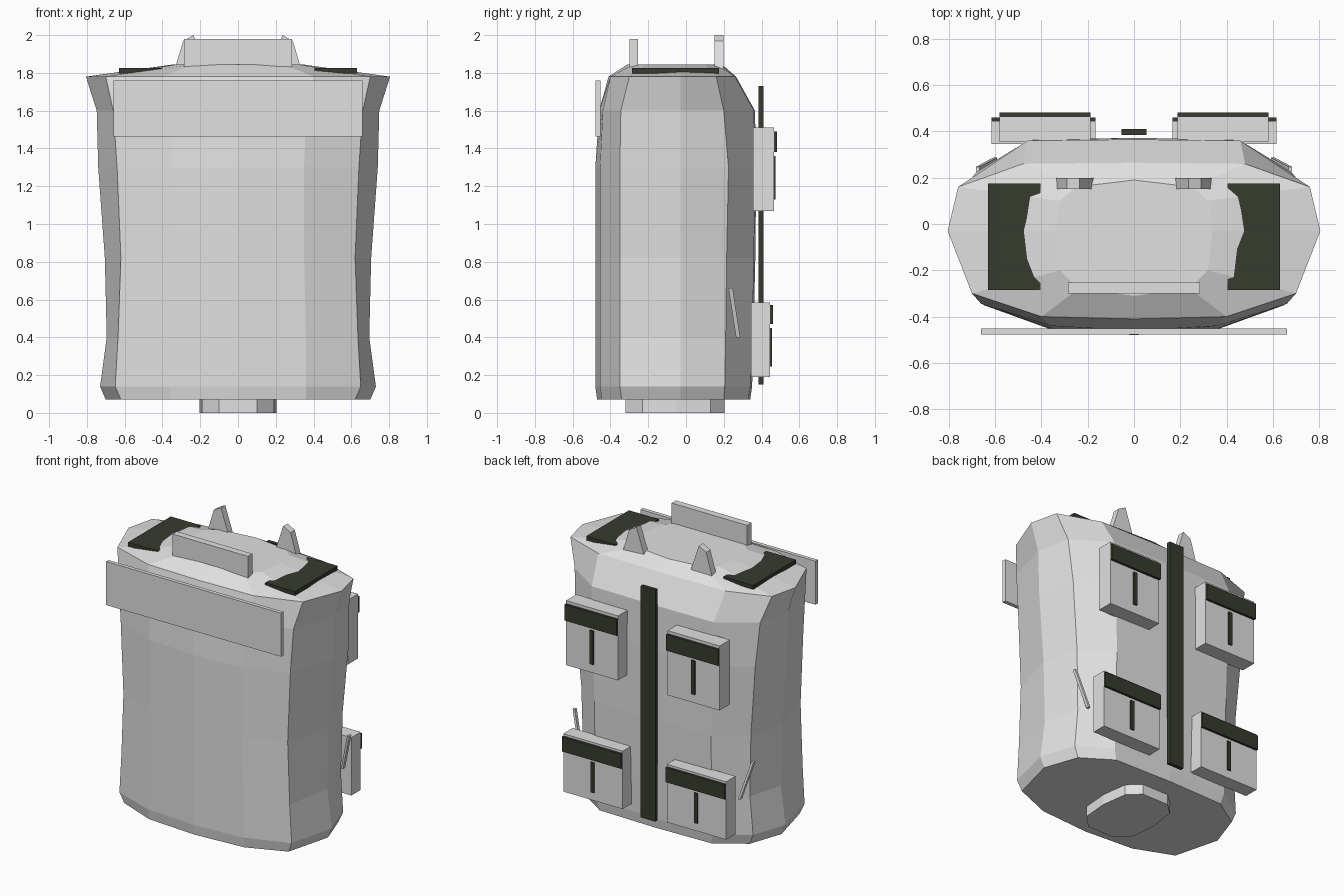
import bpy, bmesh
from mathutils import Vector


def material(name, rgb):
    m = bpy.data.materials.new(name)
    m.diffuse_color = (*rgb, 1)
    return m


GREY = material("light grey", (0.75, 0.75, 0.75))
GREEN = material("dark green", (0.037, 0.044, 0.027))


def finish(name, bm, mat):
    bmesh.ops.recalc_face_normals(bm, faces=bm.faces[:])
    me = bpy.data.meshes.new(name)
    bm.to_mesh(me)
    bm.free()
    me.materials.append(mat)
    ob = bpy.data.objects.new(name, me)
    bpy.context.collection.objects.link(ob)
    return ob


def loft(name, rings, mat):
    """Skin closed rings of 3D points and cap both ends."""
    bm = bmesh.new()
    loops = [[bm.verts.new(p) for p in r] for r in rings]
    n = len(loops[0])
    for a, b in zip(loops, loops[1:]):
        for i in range(n):
            j = (i + 1) % n
            bm.faces.new((a[i], a[j], b[j], b[i]))
    bm.faces.new(loops[0])
    bm.faces.new(loops[-1])
    return finish(name, bm, mat)


def box(name, x, y, z, mat):
    rings = [[(x[0], y[0], h), (x[1], y[0], h), (x[1], y[1], h), (x[0], y[1], h)] for h in z]
    return loft(name, rings, mat)


def mirrored(half, z):
    """Full ring from the points of its right half."""
    left = [(-x, y, z) for x, y in reversed(half) if x > 0]
    return [(x, y, z) for x, y in half] + left


# Torso: z, front y, front mid, front corner, side, back corner, back mid, back y
sections = [
    (0.07, -0.47, (0.36, -0.445), (0.62, -0.34), (0.70, -0.03), (0.62, 0.20), (0.42, 0.33), 0.34),
    (0.14, -0.48, (0.36, -0.455), (0.65, -0.35), (0.73, -0.03), (0.65, 0.205), (0.44, 0.34), 0.35),
    (0.40, -0.48, (0.36, -0.455), (0.635, -0.35), (0.695, -0.03), (0.63, 0.21), (0.44, 0.35), 0.357),
    (0.82, -0.48, (0.35, -0.455), (0.62, -0.35), (0.705, -0.03), (0.64, 0.215), (0.44, 0.36), 0.367),
    (1.30, -0.48, (0.35, -0.455), (0.64, -0.35), (0.74, -0.03), (0.68, 0.225), (0.45, 0.365), 0.372),
    (1.60, -0.46, (0.36, -0.44), (0.66, -0.345), (0.748, -0.03), (0.70, 0.20), (0.46, 0.36), 0.365),
    (1.78, -0.41, (0.40, -0.40), (0.70, -0.30), (0.805, -0.03), (0.76, 0.16), (0.48, 0.26), 0.265),
    (1.845, -0.31, (0.24, -0.28), (0.32, -0.20), (0.34, -0.03), (0.32, 0.10), (0.25, 0.16), 0.19),
]
loft("torso", [mirrored([(0, s[1]), *s[2:7], (0, s[7])], s[0]) for s in sections], GREY)

# Waist stub underneath
stub = [(0.1, -0.32), (0.19, -0.23), (0.205, -0.05), (0.18, 0.13), (0.1, 0.205)]
loft("waist_stub", [mirrored(stub, z) for z in (0, 0.08)], GREY)

# Chest plate, collar plate and spine strap
box("chest_plate", (-0.66, 0.66), (-0.478, -0.452), (1.463, 1.76), GREY)
box("collar_plate", (-0.285, 0.285), (-0.30, -0.253), (1.82, 1.98), GREY)
box("spine_strap", (-0.055, 0.055), (0.385, 0.41), (0.15, 1.73), GREEN)

for s, side in ((-1, "left"), (1, "right")):
    # Shoulder pad, partly sunk in the torso
    box(side + "_shoulder_pad", (s * 0.405, s * 0.63), (-0.285, 0.175), (1.798, 1.826), GREEN)

    # Pointed collar tab behind the neck
    tab = [(0.175, 1.82), (0.335, 1.82), (0.29, 1.97), (0.235, 2.0)]
    loft(side + "_collar_tab", [[(s * x, y, z) for x, z in tab] for y in (0.152, 0.198)], GREY)

    # Back pouches with flap and pull: x range, y range, z range, flap z, pull z
    for level, x, y, z, fz, pz in (
        ("upper", (0.187, 0.58), (0.355, 0.465), (1.07, 1.51), (1.38, 1.49), (1.13, 1.36)),
        ("lower", (0.167, 0.615), (0.345, 0.445), (0.19, 0.585), (0.47, 0.57), (0.245, 0.45)),
    ):
        name = f"{side}_{level}_pouch"
        mid = (x[0] + x[1]) / 2
        xs = (s * x[0], s * x[1])
        box(name, xs, y, z, GREY)
        box(name + "_flap", xs, (y[1], y[1] + 0.016), fz, GREEN)
        box(name + "_pull", (s * (mid - 0.013), s * (mid + 0.013)), (y[1], y[1] + 0.009), pz, GREEN)

    # Slanted side tab
    top, low = Vector((s * 0.675, 0.235, 0.66)), Vector((s * 0.60, 0.275, 0.40))
    ring = [(-0.008, -0.01), (0.008, -0.01), (0.008, 0.012), (-0.008, 0.012)]
    loft(side + "_side_tab", [[p + Vector((a, b, 0)) for a, b in ring] for p in (low, top)], GREY)
